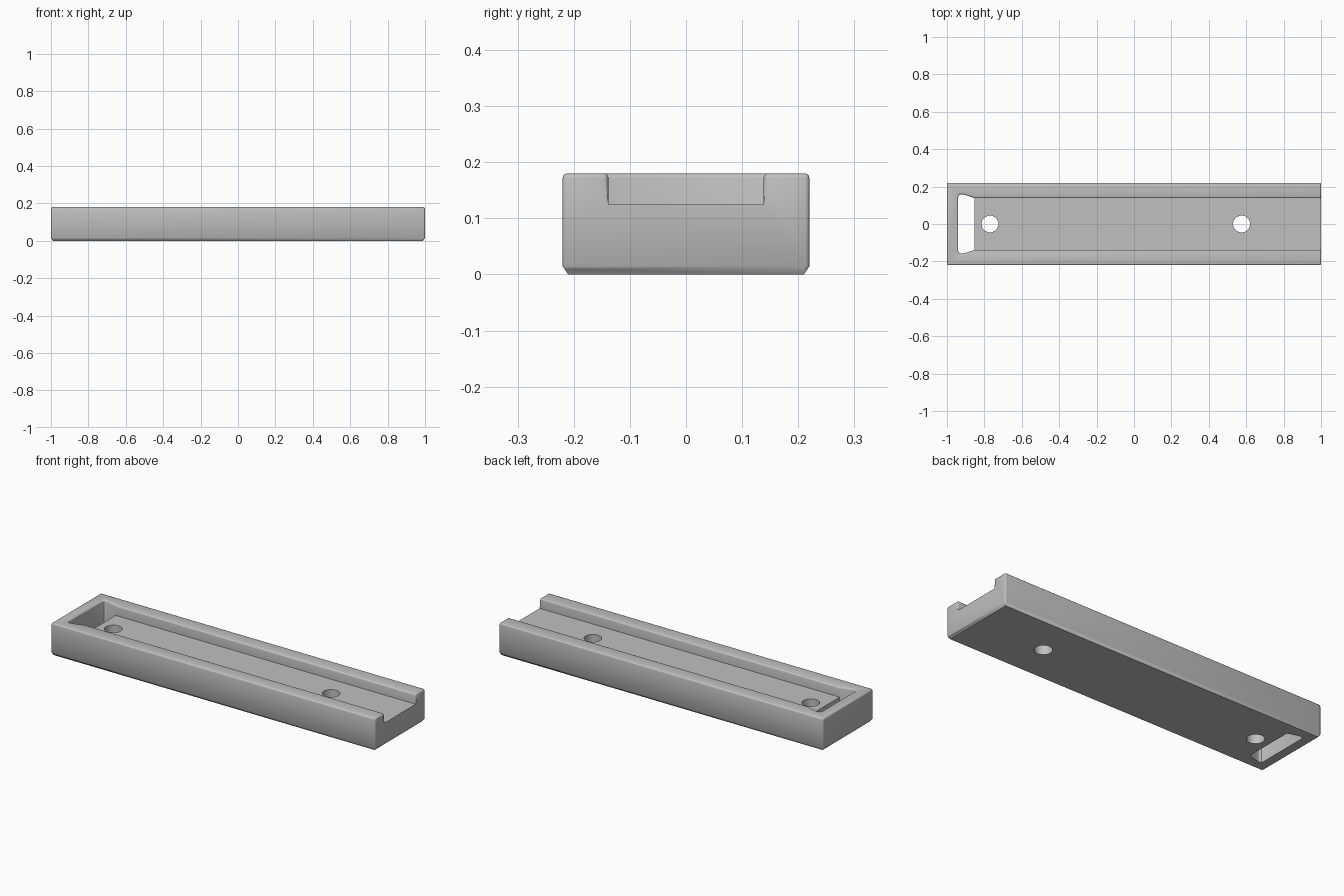
import bpy, bmesh, math

cube = bpy.data.objects.get("Cube")
if cube:
    bpy.data.objects.remove(cube, do_unlink=True)

L, W, H = 1.0, 0.22, 0.18      # half length, half width, height
GROOVE, FLOOR = 0.138, 0.125   # groove half width, floor height

grey = bpy.data.materials.new("light grey")
grey.use_nodes = True
colour = (0.53, 0.53, 0.53, 1)
grey.diffuse_color = colour
grey.node_tree.nodes["Principled BSDF"].inputs["Base Color"].default_value = colour


def prism(name, rings):
    """Solid lofted through rings of (outline points, height)."""
    bm = bmesh.new()
    loops = [[bm.verts.new((x, y, z)) for x, y in pts] for pts, z in rings]
    n = len(loops[0])
    for low, high in zip(loops, loops[1:]):
        for i in range(n):
            j = (i + 1) % n
            bm.faces.new((low[i], low[j], high[j], high[i]))
    bm.faces.new(loops[0][::-1])
    bm.faces.new(loops[-1])
    bmesh.ops.recalc_face_normals(bm, faces=bm.faces)
    mesh = bpy.data.meshes.new(name)
    bm.to_mesh(mesh)
    bm.free()
    ob = bpy.data.objects.new(name, mesh)
    mesh.materials.append(grey)
    bpy.context.collection.objects.link(ob)
    return ob


def rect(x0, x1, w):
    return [(x0, -w), (x1, -w), (x1, w), (x0, w)]


def cut(ob, cutters):
    """Subtract the cutters, bake the result and remove them."""
    for c in cutters:
        c.hide_render = True
        mod = ob.modifiers.new("cut", 'BOOLEAN')
        mod.operation, mod.solver, mod.object = 'DIFFERENCE', 'EXACT', c
    deps = bpy.context.evaluated_depsgraph_get()
    mesh = bpy.data.meshes.new_from_object(ob.evaluated_get(deps))
    ob.modifiers.clear()
    ob.data = mesh
    for c in cutters:
        bpy.data.objects.remove(c, do_unlink=True)


# Block with a chamfered foot
body = prism("grooved_rail", [(rect(-L + .01, L - .01, W - .01), 0),
                              (rect(-L, L, W), .015), (rect(-L, L, W), H)])

# Open groove and flared through slot at the closed end
groove = prism("groove_cutter", [(rect(-.862, 1.2, GROOVE), FLOOR),
                                 (rect(-.862, 1.2, GROOVE), .3)])
half = [(-.852, .138), (-.865, .143), (-.91, .157), (-.925, .159), (-.936, .154), (-.94, .143)]
flare = half + [(x, -y) for x, y in reversed(half)]
slot = prism("slot_cutter", [(flare, -.1), (flare, .3)])
cut(body, [groove, slot])

# Rounded rim and upright end corners
bm = bmesh.new()
bm.from_mesh(body.data)
bmesh.ops.remove_doubles(bm, verts=bm.verts, dist=1e-5)
edges = []
for e in bm.edges:
    a, b = (v.co for v in e.verts)
    if len(e.link_faces) != 2 or e.calc_face_angle(0) < .6:
        continue
    rim = min(a.z, b.z) > H - .001
    upright = abs(a.z - b.z) > .03 and min(abs(a.x), abs(b.x)) > L - .001
    if rim or upright:
        edges.append(e)
bmesh.ops.bevel(bm, geom=edges, offset=.008, segments=3, profile=.5,
                affect='EDGES', clamp_overlap=True)
bm.to_mesh(body.data)
bm.free()

# Two screw holes
holes = []
for x in (-.77, .575):
    ring = [(x + .045 * math.cos(a), .045 * math.sin(a))
            for a in (math.tau * i / 40 for i in range(40))]
    holes.append(prism("hole_cutter", [(ring, -.1), (ring, .3)]))
cut(body, holes)

bpy.ops.object.select_all(action='DESELECT')
body.select_set(True)
bpy.context.view_layer.objects.active = body
bpy.ops.object.shade_smooth_by_angle(angle=math.radians(32))
